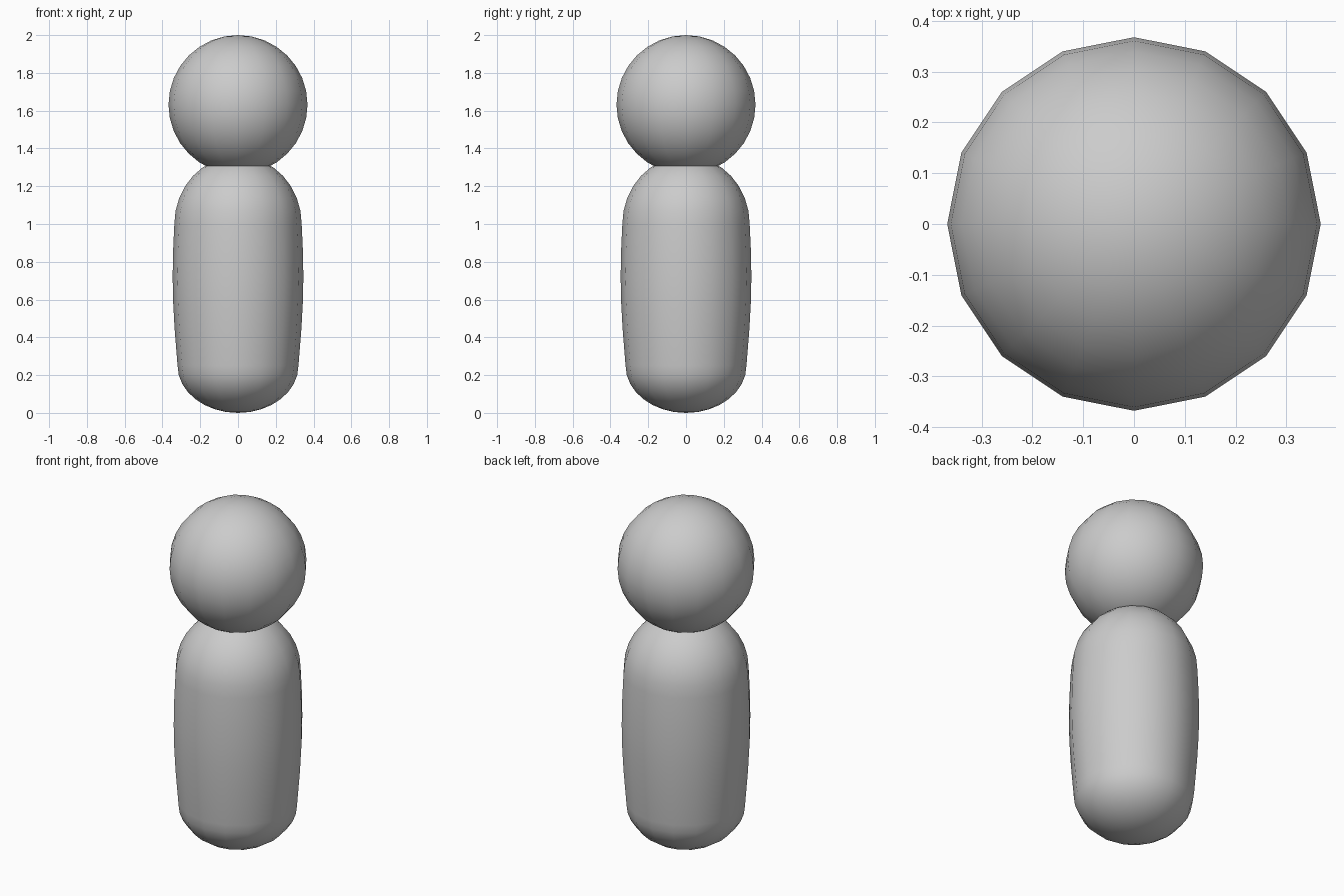
import bpy, bmesh, math

if "Cube" in bpy.data.objects:
    bpy.data.objects.remove(bpy.data.objects["Cube"])

SIDES = 16


def smooth_lathe(name, profile):
    """Spin an (r, z) profile, poles at both ends, into a smooth closed solid."""
    bm = bmesh.new()
    bottom = bm.verts.new((0, 0, profile[0][1]))
    top = bm.verts.new((0, 0, profile[-1][1]))
    rings = []
    for r, z in profile[1:-1]:
        rings.append([bm.verts.new((r * math.cos(2 * math.pi * i / SIDES),
                                    r * math.sin(2 * math.pi * i / SIDES), z))
                      for i in range(SIDES)])
    for i in range(SIDES):
        j = (i + 1) % SIDES
        bm.faces.new((bottom, rings[0][j], rings[0][i]))
        bm.faces.new((top, rings[-1][i], rings[-1][j]))
        for a, b in zip(rings, rings[1:]):
            bm.faces.new((a[i], a[j], b[j], b[i]))
    for f in bm.faces:
        f.smooth = True
    mesh = bpy.data.meshes.new(name)
    bm.to_mesh(mesh)
    bm.free()
    obj = bpy.data.objects.new(name, mesh)
    bpy.context.collection.objects.link(obj)
    return obj


def dome(radius, z, height, steps=8):
    """Quarter-ellipse points from the rim to the pole; negative height points down."""
    return [(radius * math.cos(math.pi / 2 * k / steps),
             z + height * math.sin(math.pi / 2 * k / steps)) for k in range(steps + 1)]


# Body: rounded ends with a slightly bulging middle
lower = dome(0.32, 0.25, -0.25)[::-1]
upper = dome(0.337, 1.0, 0.36)
smooth_lathe("body", lower + [(0.336, 0.45), (0.344, 0.6), (0.346, 0.72), (0.344, 0.85)] + upper)

# Head: sphere resting in the top of the body
bpy.ops.mesh.primitive_uv_sphere_add(segments=SIDES, ring_count=16, radius=0.368,
                                     location=(0, 0, 1.632))
head = bpy.context.object
head.name = "head"
bpy.ops.object.shade_smooth()
